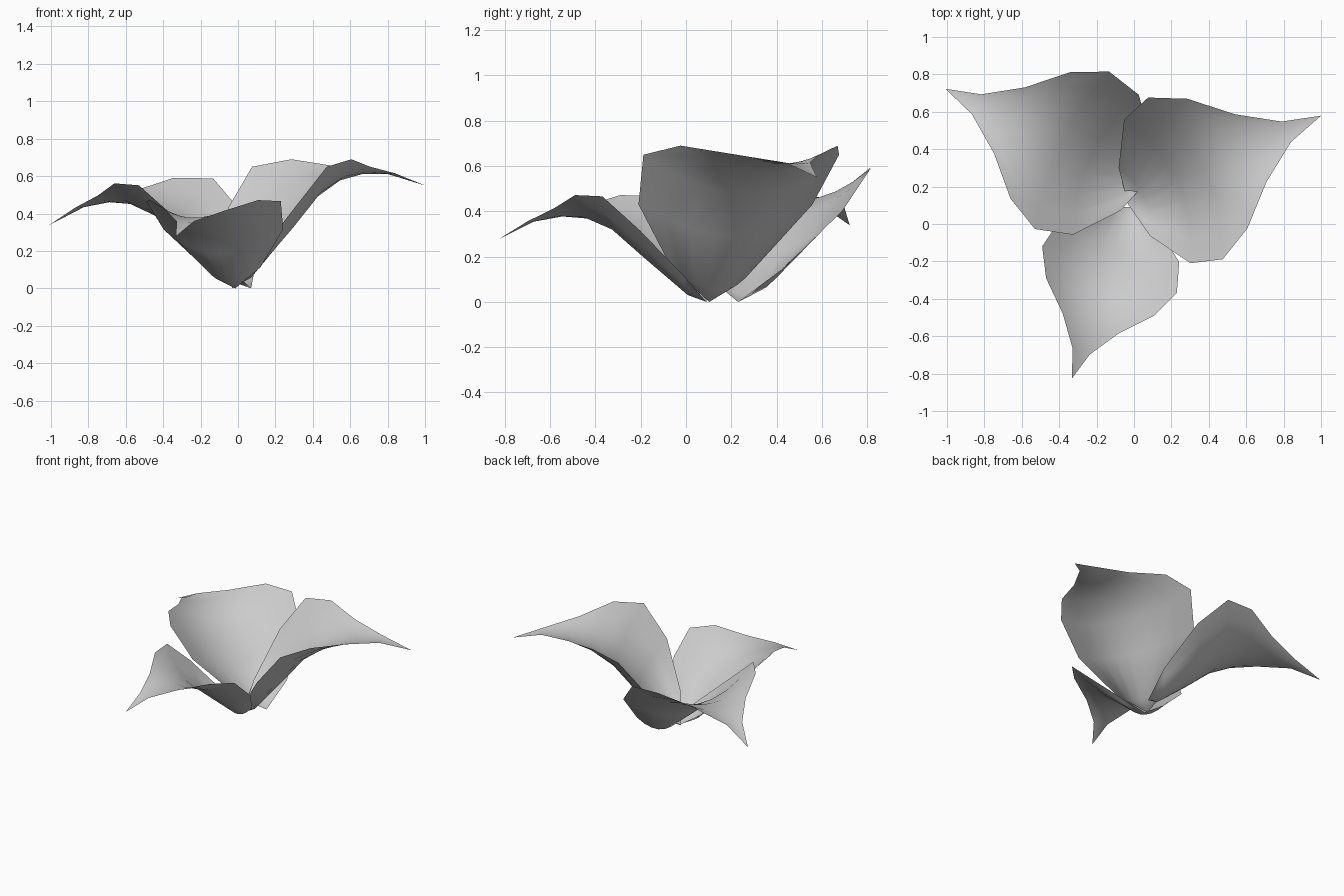
import bpy, bmesh
from math import radians
from mathutils import Matrix, Vector

cube = bpy.data.objects.get("Cube")
if cube:
    bpy.data.objects.remove(cube)

grey = bpy.data.materials.new("pale grey")
grey.use_nodes = True
colour = (0.6, 0.6, 0.6, 1)
grey.diffuse_color = colour
grey.node_tree.nodes["Principled BSDF"].inputs["Base Color"].default_value = colour

# Petal rows from base to tip: midrib (along, height), rim (along, height), half width
ROWS = [
    ((0.09, 0.05), (0.035, 0.15), 0.20),
    ((0.29, 0.29), (0.17, 0.43), 0.423),
    ((0.44, 0.47), (0.336, 0.65), 0.476),
    ((0.595, 0.57), (0.524, 0.69), 0.382),
    ((0.75, 0.61), (0.72, 0.65), 0.20),
    ((0.93, 0.61), (0.93, 0.615), 0.06),
]
BASE, TIP = (0, 0, 0), (1.135, 0, 0.55)
HALF = 4


def petal(name, origin, yaw, pitch, roll, scale):
    """A cupped petal pointing along its own +x, then turned into place."""
    bm = bmesh.new()
    grid = []
    for mid, rim, width in ROWS:
        row = []
        for k in range(-HALF, HALF + 1):
            u = k / HALF
            along, height = Vector(mid).lerp(Vector(rim), u * u)
            row.append(bm.verts.new((along, width * u, height)))
        grid.append(row)
    for a, b in zip(grid, grid[1:]):
        for k in range(2 * HALF):
            bm.faces.new((a[k], b[k], b[k + 1], a[k + 1]))
    # Close both ends to a point
    base, tip = bm.verts.new(BASE), bm.verts.new(TIP)
    for k in range(2 * HALF):
        bm.faces.new((base, grid[0][k], grid[0][k + 1]))
        bm.faces.new((tip, grid[-1][k + 1], grid[-1][k]))
    turn = Matrix.Translation(origin)
    for angle, axis in ((yaw, 'Z'), (pitch, 'Y'), (roll, 'X')):
        turn = turn @ Matrix.Rotation(radians(angle), 4, axis)
    bm.transform(turn @ Matrix.Scale(scale, 4))
    bmesh.ops.recalc_face_normals(bm, faces=bm.faces[:])
    if sum(f.normal.z for f in bm.faces) < 0:
        bmesh.ops.reverse_faces(bm, faces=bm.faces[:])
    for f in bm.faces:
        f.smooth = True
    mesh = bpy.data.meshes.new(name)
    bm.to_mesh(mesh)
    bm.free()
    mesh.materials.append(grey)
    obj = bpy.data.objects.new(name, mesh)
    bpy.context.collection.objects.link(obj)


petal("left_petal", (-0.03, 0.103, 0), 24.8, 0, 0, 1)
petal("right_petal", (0.07, 0.23, 0), 154.4, 9.9, -2.3, 0.978)
petal("front_petal", (-0.015, 0.09, 0), -109.1, 9.9, 0, 0.80)
